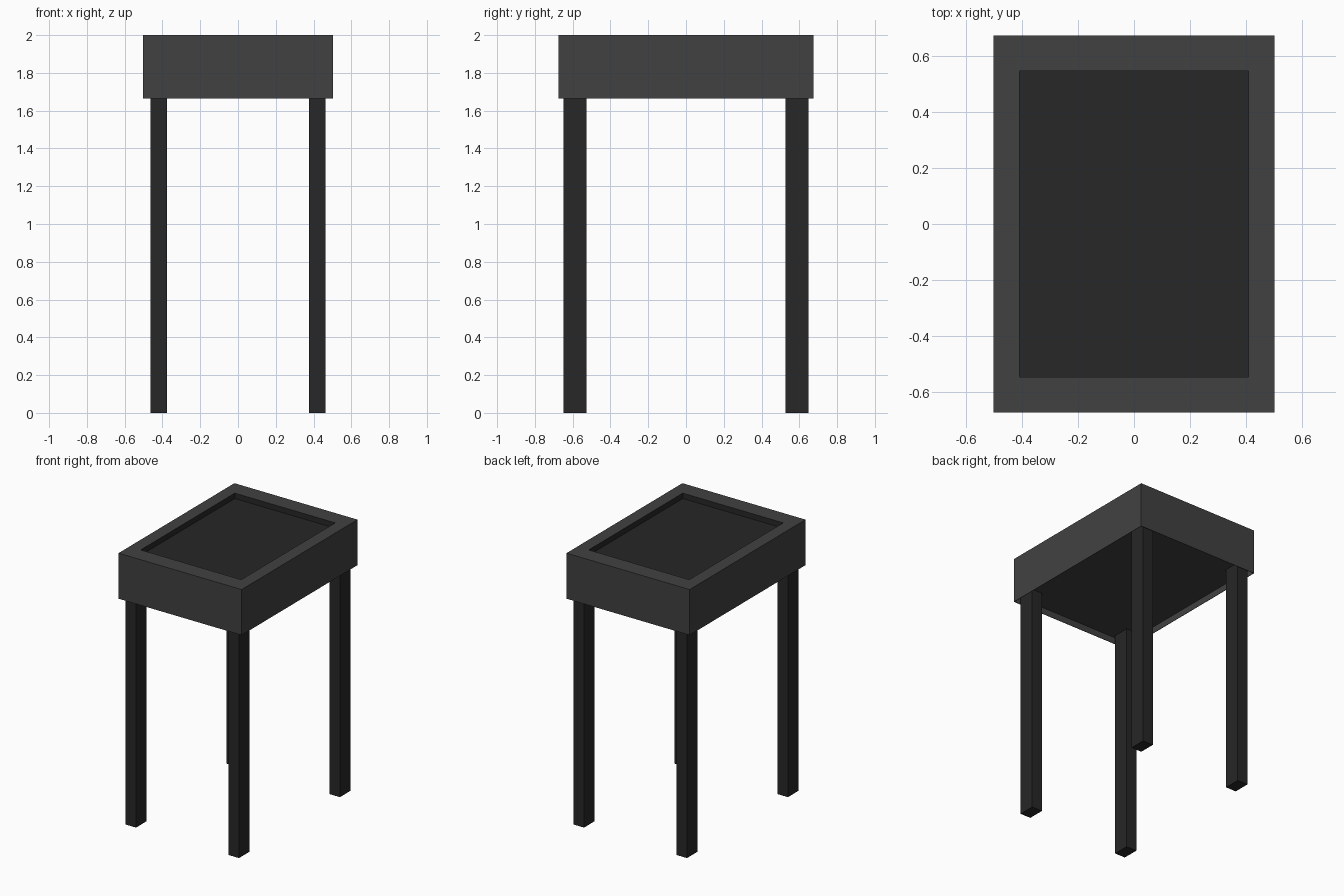
import bpy, bmesh

if "Cube" in bpy.data.objects:
    bpy.data.objects.remove(bpy.data.objects["Cube"])

# Overall sizes
W, D = 0.502, 0.675         # half width and depth of the top box
Z0, Z1 = 1.664, 2.0         # bottom and top of the box
IW, ID = 0.41, 0.548        # half size of the top opening
TOP_PANEL, UNDER_PANEL = 1.96, 1.712
T = 0.003                   # thin bottom edge


def material(name, value):
    mat = bpy.data.materials.new(name)
    mat.diffuse_color = (value, value, value, 1)
    mat.use_nodes = True
    mat.node_tree.nodes["Principled BSDF"].inputs["Base Color"].default_value = mat.diffuse_color
    return mat


def add_object(name, bm, mat):
    bmesh.ops.recalc_face_normals(bm, faces=bm.faces)
    mesh = bpy.data.meshes.new(name)
    bm.to_mesh(mesh)
    bm.free()
    mesh.materials.append(mat)
    obj = bpy.data.objects.new(name, mesh)
    bpy.context.collection.objects.link(obj)
    return obj


def box(name, lo, hi, mat):
    bm = bmesh.new()
    bmesh.ops.create_cube(bm, size=1)
    for v in bm.verts:
        v.co = [(a + b) / 2 + c * (b - a) for a, b, c in zip(lo, hi, v.co)]
    return add_object(name, bm, mat)


def rect_loft(rings):
    """Join rectangles (half width, half depth, height) and cap the last."""
    bm = bmesh.new()
    loops = [[bm.verts.new((sx * w, sy * d, z))
              for sx, sy in ((-1, -1), (1, -1), (1, 1), (-1, 1))]
             for w, d, z in rings]
    for a, b in zip(loops, loops[1:]):
        for i in range(4):
            j = (i + 1) % 4
            bm.faces.new((a[i], a[j], b[j], b[i]))
    bm.faces.new(loops[-1])
    return bm


frame_grey = material("frame_grey", 0.053)
dark_grey = material("dark_grey", 0.020)

# Frame: rim, outer sides, thin bottom edge and recessed underside
add_object("top_frame", rect_loft([
    (IW, ID, Z1), (W, D, Z1), (W, D, Z0),
    (W - T, D - T, Z0), (W - T, D - T, UNDER_PANEL)]), frame_grey)

# Dark recessed tray in the top
tray = add_object("table_surface", rect_loft([
    (IW, ID, Z1), (IW, ID, TOP_PANEL)]), dark_grey)
tray.data.flip_normals() if tray.data.polygons[-1].normal.z < 0 else None

# Four legs
for side, sx in (("left", -1), ("right", 1)):
    for end, sy in (("front", -1), ("back", 1)):
        x, y = sx * 0.42, sy * 0.588
        box(f"{end}_{side}_leg", (x - 0.043, y - 0.0615, 0),
            (x + 0.043, y + 0.0615, UNDER_PANEL), dark_grey)
